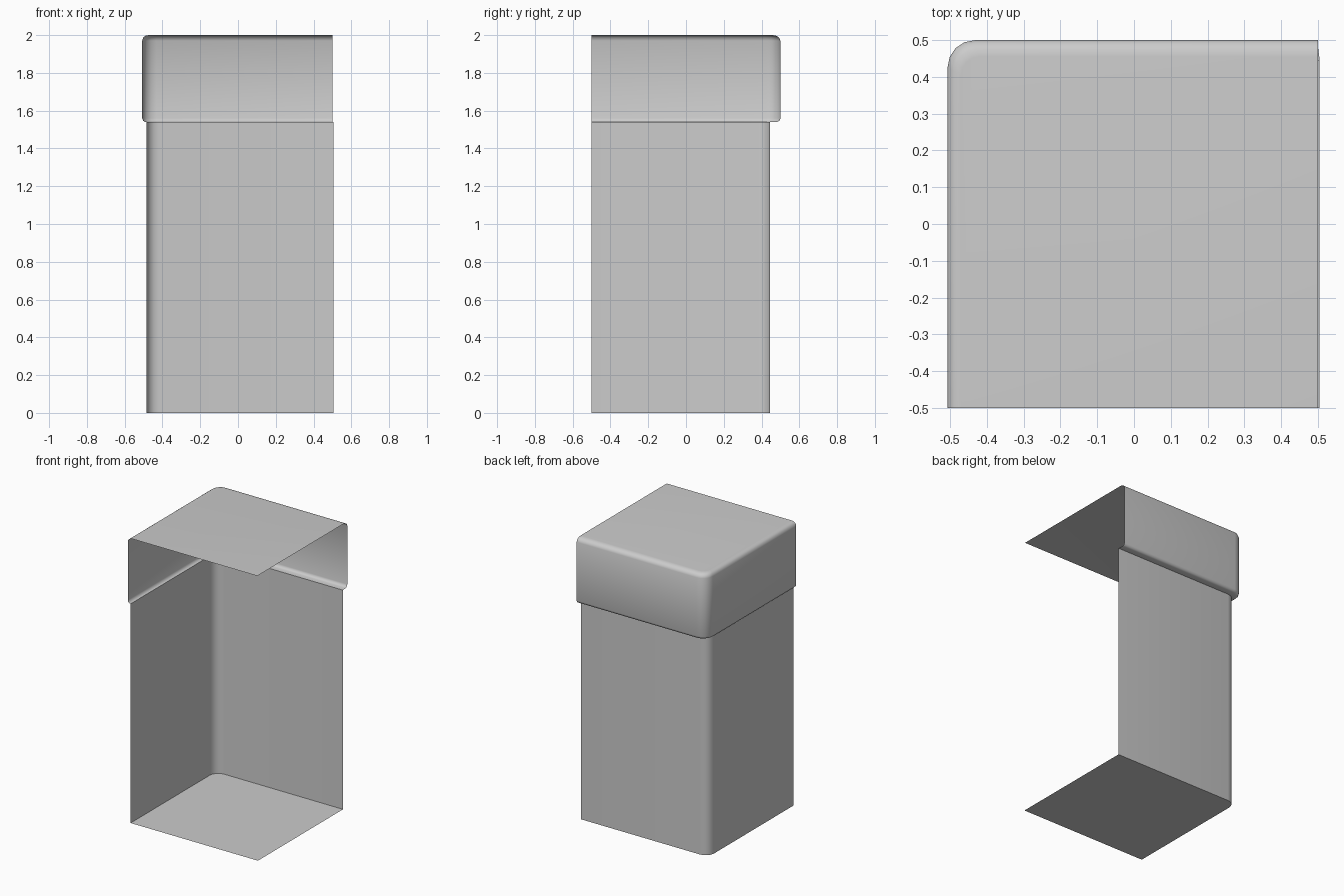
import bpy, bmesh, math

if "Cube" in bpy.data.objects:
    bpy.data.objects.remove(bpy.data.objects["Cube"])

FRONT = -0.5
SEG = 4


def row(left, back, right, radius, z):
    """Open L-shaped wall line: front-left, rounded back-left corner, back-right."""
    pts = [(left, FRONT, z)]
    for i in range(SEG + 1):
        a = math.pi - i / SEG * math.pi / 2
        pts.append((left + radius + radius * math.cos(a),
                    back - radius + radius * math.sin(a), z))
    pts.append((right, back, z))
    return pts


def shell(name, rows, panel_row, right):
    """Loft the wall rows upward and close one row with a flat panel."""
    bm = bmesh.new()
    loops = [[bm.verts.new(p) for p in r] for r in rows]
    for low, high in zip(loops, loops[1:]):
        for i in range(len(low) - 1):
            bm.faces.new((low[i + 1], low[i], high[i], high[i + 1]))
    line = loops[panel_row]
    corner = bm.verts.new((right, FRONT, line[0].co.z))
    face = line + [corner]
    bm.faces.new(face if panel_row == 0 else face[::-1])
    mesh = bpy.data.meshes.new(name)
    bm.to_mesh(mesh)
    bm.free()
    obj = bpy.data.objects.new(name, mesh)
    bpy.context.collection.objects.link(obj)
    bpy.context.view_layer.objects.active = obj
    obj.select_set(True)
    bpy.ops.object.shade_smooth_by_angle(angle=math.radians(50))
    obj.select_set(False)


# Lower body: two walls and the floor, open at front and right
shell("body", [row(-0.485, 0.445, 0.505, 0.065, 0.0),
               row(-0.485, 0.445, 0.505, 0.065, 1.54)], 0, 0.505)

# Overhanging cap: underside lip, rounded edges, walls and top panel
shell("cap", [row(-0.485, 0.445, 0.505, 0.065, 1.54),
              row(-0.492, 0.482, 0.5, 0.065, 1.54),
              row(-0.502, 0.495, 0.5, 0.07, 1.546),
              row(-0.507, 0.5, 0.5, 0.075, 1.56),
              row(-0.507, 0.5, 0.5, 0.075, 1.97),
              row(-0.502, 0.493, 0.5, 0.07, 1.987),
              row(-0.488, 0.475, 0.5, 0.06, 1.998),
              row(-0.47, 0.455, 0.5, 0.05, 2.0)], -1, 0.5)
